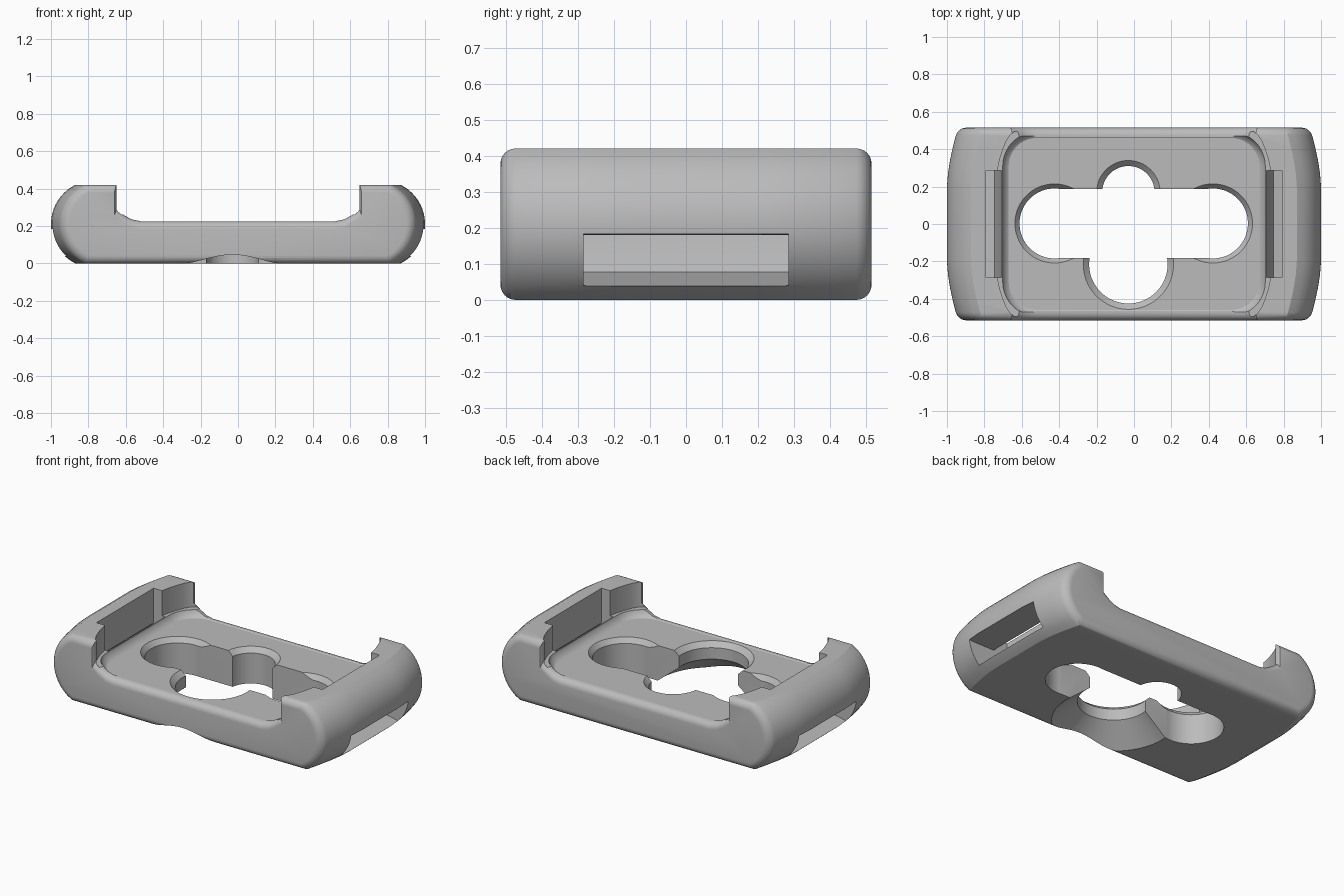
import bpy, bmesh, math

if "Cube" in bpy.data.objects:
    bpy.data.objects.remove(bpy.data.objects["Cube"], do_unlink=True)

grey = bpy.data.materials.new("matte grey")
grey.use_nodes = True
colour = (0.5, 0.5, 0.5, 1)
grey.diffuse_color = colour
grey.node_tree.nodes["Principled BSDF"].inputs["Base Color"].default_value = colour


def loft(name, rings):
    """Closed solid skinned through rings with equal point counts."""
    bm = bmesh.new()
    loops = [[bm.verts.new(p) for p in ring] for ring in rings]
    n = len(loops[0])
    for a, b in zip(loops, loops[1:]):
        for i in range(n):
            j = (i + 1) % n
            bm.faces.new((a[i], a[j], b[j], b[i]))
    bm.faces.new(loops[0])
    bm.faces.new(loops[-1])
    bmesh.ops.recalc_face_normals(bm, faces=bm.faces)
    mesh = bpy.data.meshes.new(name)
    bm.to_mesh(mesh)
    bm.free()
    mesh.materials.append(grey)
    obj = bpy.data.objects.new(name, mesh)
    bpy.context.collection.objects.link(obj)
    return obj


def round_hole(name, x, y, steps):
    """Turned cutter from (radius, height) steps."""
    n = 64
    turn = [2 * math.pi * i / n for i in range(n)]
    return loft(name, [[(x + r * math.cos(t), y + r * math.sin(t), z) for t in turn]
                       for r, z in steps])


def flat_prism(name, outline, low, high):
    return loft(name, [[(x, y, z) for x, y in outline] for z in (low, high)])


def rounded_rectangle(hx, hy, r, z):
    pts = []
    for k, (sx, sy) in enumerate(((1, 1), (-1, 1), (-1, -1), (1, -1))):
        for i in range(11):
            a = math.pi / 2 * (k + i / 10)
            pts.append((sx * (hx - r) + r * math.cos(a),
                        sy * (hy - r) + r * math.sin(a), z))
    return pts


# Body: end-rounded cradle section, shrunk at the two long sides
MID, HALF, RADIUS, CENTRE = 0.21, 0.21, 0.235, 0.765
DEPTH, EDGE = 0.515, 0.042


def section(y, d):
    bow = 0.055 * max(0, (abs(y) - 0.2) / 0.3) ** 1.6
    right = []
    for i in range(21):
        z = MID + (HALF - d) * (i / 10 - 1)
        x = CENTRE - bow + math.sqrt((RADIUS - d) ** 2 - (z - MID) ** 2)
        right.append((x, z))
    inner = 0.65 + d * 0.3
    right += [(inner, 0.42 - d), (inner, 0.29 - d), (0.61, 0.258 - d),
              (0.57, 0.236 - d), (0.52, 0.225 - d)]
    left = [(-x, z) for x, z in reversed(right)]
    return [(x, y, z) for x, z in right + left]


half_stations = [(y, 0) for y in (0, 0.2, 0.27, 0.34, 0.41)]
for i in range(7):
    a = math.pi / 2 * i / 6
    half_stations.append((DEPTH - EDGE + EDGE * math.sin(a), EDGE * (1 - math.cos(a))))
stations = [(-y, d) for y, d in reversed(half_stations[1:])] + half_stations
body = loft("cradle_body", [section(y, d) for y, d in stations])

cutters = []

# Shallow tray with softly flared rim
cutters.append(loft("tray_cutter", [
    rounded_rectangle(0.67 + g, 0.46 + g, 0.15 + g, z)
    for z, g in ((0.222, 0), (0.23, 0.013), (0.25, 0.028), (0.29, 0.042), (0.6, 0.043))]))

# Curved inner walls of the end caps
flare = [(0.64, 0.495), (0.665, 0.472), (0.685, 0.44), (0.7, 0.4), (0.717, 0.35), (0.73, 0.288)]
quarter = flare + [(x, -y) for x, y in reversed(flare)]
cutters.append(flat_prism("cap_wall_cutter",
                          quarter + [(-x, -y) for x, y in quarter], 0.262, 0.6))

# Strap channels: down behind each end bar and out below it
channel = [(0.7, 0.6), (0.71, 0.215), (0.745, 0.077), (1.1, 0.0), (1.1, 0.19),
           (0.95, 0.18), (0.81, 0.18), (0.79, 0.2), (0.79, 0.6)]
for side, word in ((1, "left"), (-1, "right")):
    cutters.append(loft(word + "_strap_cutter", [
        [(side * x, y, z) for x, z in channel] for y in (-0.285, 0.285)]))

# Overlapping holes with chamfered upper rims
def chamfered(r, c=0.03):
    return [(r, -0.1), (r, 0.192), (r + c, 0.2225), (r + c, 0.4)]


cutters.append(round_hole("right_lobe_cutter", -0.425, 0.003, chamfered(0.187, 0.025)))
cutters.append(round_hole("left_lobe_cutter", 0.422, 0.003, chamfered(0.187, 0.025)))
cutters.append(round_hole("back_hole_cutter", -0.03, 0.17, chamfered(0.14)))
cutters.append(round_hole("front_hole_cutter", -0.03, -0.215, [
    (0.455, -0.08), (0.21, 0.12), (0.21, 0.192), (0.242, 0.2225), (0.242, 0.4)]))
cutters.append(flat_prism("slot_cutter", [(-0.42, -0.182), (0.42, -0.182),
                                          (0.42, 0.188), (-0.42, 0.188)], -0.1, 0.4))

bpy.context.view_layer.objects.active = body
body.select_set(True)
for cutter in cutters:
    cutter.hide_render = True
    mod = body.modifiers.new(cutter.name, "BOOLEAN")
    mod.operation = "DIFFERENCE"
    mod.solver = "EXACT"
    mod.object = cutter
    bpy.ops.object.modifier_apply(modifier=mod.name)
    bpy.data.objects.remove(cutter, do_unlink=True)

bpy.ops.object.select_all(action="DESELECT")
body.select_set(True)
bpy.ops.object.shade_smooth_by_angle(angle=math.radians(28))
